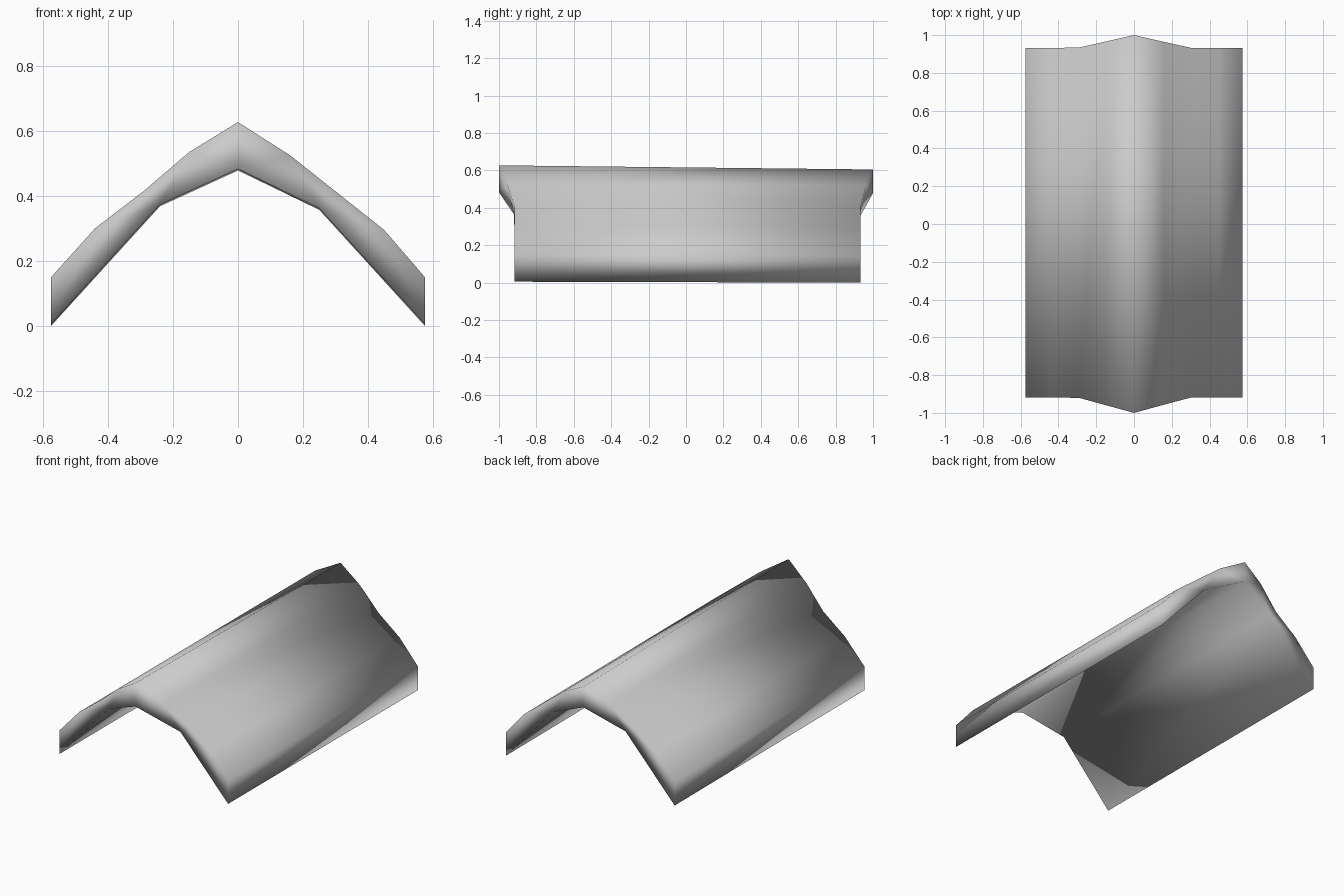
import bpy
import bmesh

cube = bpy.data.objects.get("Cube")
if cube:
    bpy.data.objects.remove(cube, do_unlink=True)

# Cross-section of the bent slab, from the -x eave to the +x eave
OUTER = [(-.575, .15), (-.44, .30), (-.29, .415), (-.15, .535), (0, .627),
         (.16, .525), (.305, .41), (.45, .295), (.575, .15)]
INNER = [(-.575, .005), (-.24, .373), (0, .483), (.25, .362), (.575, .005)]
FLAT_FRONT, FLAT_BACK = -.918, .932
PROW_WIDTH = {"outer": .30, "inner": .24}


def end_y(x, side, chain):
    """Each gable end juts out to a point at the ridge."""
    flat, tip = (FLAT_FRONT, -1) if side < 0 else (FLAT_BACK, 1)
    blend = max(0, 1 - abs(x) / PROW_WIDTH[chain])
    return flat + (tip - flat) * blend


def add_end(bm, side):
    rows = []
    for chain, points in (("outer", OUTER), ("inner", INNER)):
        row = []
        for x, z in points:
            if side > 0:  # the ridge sinks slightly toward the back
                z -= .022 if chain == "outer" and x == 0 else .005
            row.append(bm.verts.new((x, end_y(x, side, chain), z)))
        rows.append(row)
    return rows


bm = bmesh.new()
front_out, front_in = add_end(bm, -1)
back_out, back_in = add_end(bm, 1)

# Upper and lower skins
for front, back in ((front_out, back_out), (front_in, back_in)):
    for i in range(len(front) - 1):
        bm.faces.new((front[i], front[i + 1], back[i + 1], back[i]))

# Eave edges
for i in (0, -1):
    bm.faces.new((front_out[i], back_out[i], back_in[i], front_in[i]))

# Gable ends, two outer segments to each inner one
for out, inner in ((front_out, front_in), (back_out, back_in)):
    for i in range(len(inner) - 1):
        a, mid, b = out[2 * i:2 * i + 3]
        bm.faces.new((inner[i], a, mid))
        bm.faces.new((inner[i], mid, inner[i + 1]))
        bm.faces.new((inner[i + 1], mid, b))

bmesh.ops.recalc_face_normals(bm, faces=bm.faces)
for face in bm.faces:
    face.smooth = True

mesh = bpy.data.meshes.new("roof")
bm.to_mesh(mesh)
bm.free()
roof = bpy.data.objects.new("roof", mesh)
bpy.context.collection.objects.link(roof)

# Plain grey finish
grey = bpy.data.materials.new("light grey")
grey.use_nodes = True
color = (.6, .6, .6, 1)
grey.diffuse_color = color
for node in grey.node_tree.nodes:
    if node.type == "BSDF_PRINCIPLED":
        node.inputs["Base Color"].default_value = color
mesh.materials.append(grey)
